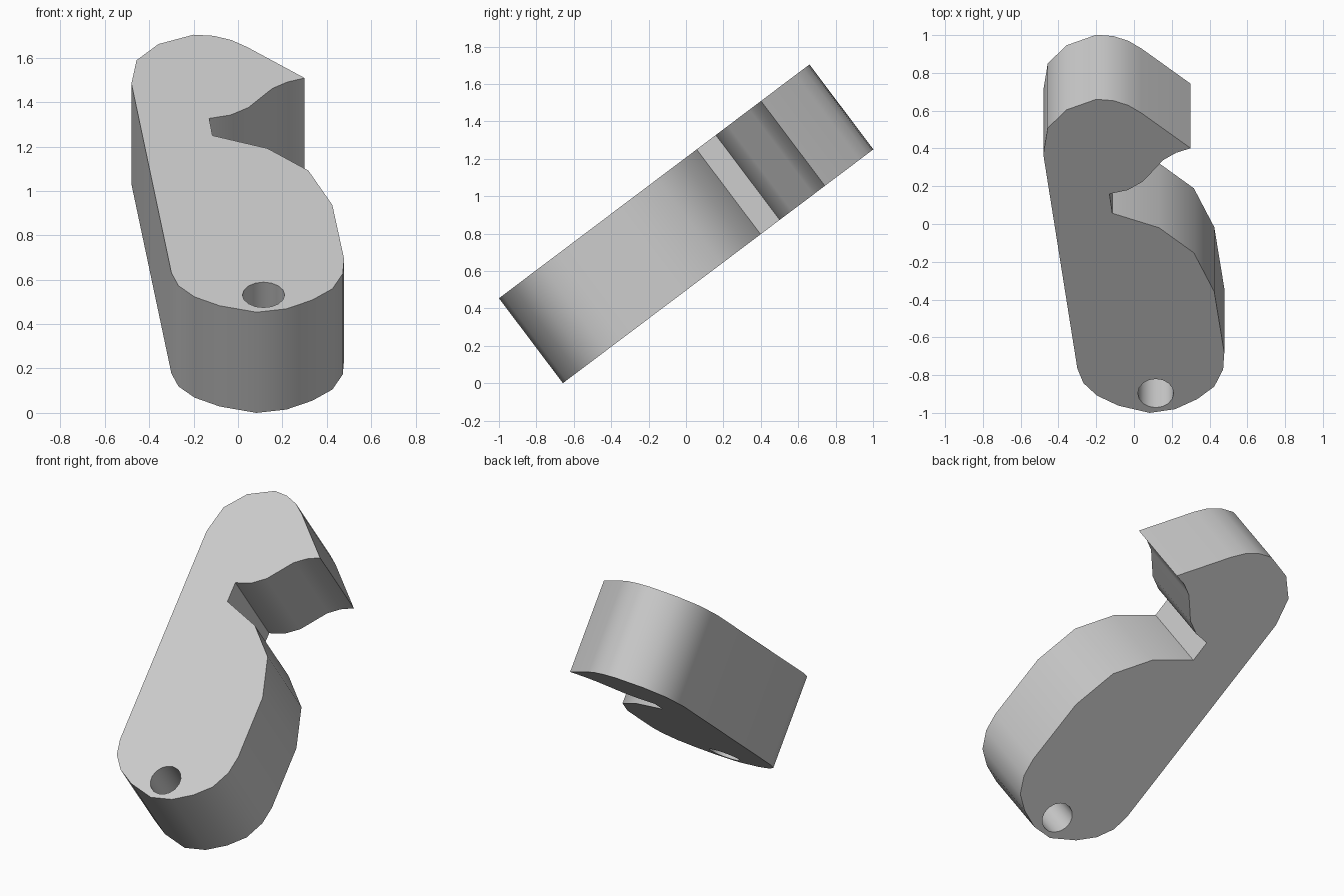
import bpy, math, bmesh

cube = bpy.data.objects.get("Cube")
if cube:
    bpy.data.objects.remove(cube, do_unlink=True)

TILT = math.atan2(1.25, 1.66)
THICK = 0.568

# Outline of the body: x and rise above the lowest tip of the tilted face
OUTLINE = [
    (-.48, 1.03), (-.457, 1.135), (-.358, 1.208), (-.2, 1.25), (-.11, 1.245),
    (-.03, 1.226), (.04, 1.195), (.3, 1.055),                      # rounded head
    (.223, 1.037), (.155, 1.008), (.047, .922), (-.034, .888),
    (-.13, .873), (-.115, .796),                                   # side notch
    (.133, .738), (.317, .638), (.425, .483), (.478, .24),         # bulging side
    (.472, .173), (.425, .105), (.335, .055), (.218, .015), (.083, 0),
    (-.083, .029), (-.196, .069), (-.268, .119), (-.3, .177),      # rounded foot
]
body_loop = [(x, rise / math.sin(TILT)) for x, rise in OUTLINE]

# Round pin hole near the foot
HOLE_SIDES = 16
hole_loop = [(.115 + .095 * math.cos(math.tau * i / HOLE_SIDES),
              .13 + .095 * math.sin(math.tau * i / HOLE_SIDES))
             for i in range(HOLE_SIDES)]

# Filled profile extruded into a slab
curve = bpy.data.curves.new("hook_profile", 'CURVE')
curve.dimensions = '2D'
curve.fill_mode = 'BOTH'
curve.extrude = THICK / 2
for loop in (body_loop, hole_loop):
    spline = curve.splines.new('POLY')
    spline.points.add(len(loop) - 1)
    for point, (x, y) in zip(spline.points, loop):
        point.co = (x, y, 0, 1)
    spline.use_cyclic_u = True

body = bpy.data.objects.new("notched_lever", curve)
bpy.context.collection.objects.link(body)
bpy.ops.object.select_all(action='DESELECT')
body.select_set(True)
bpy.context.view_layer.objects.active = body
bpy.ops.object.convert(target='MESH')
body = bpy.context.object

# Weld caps to walls and make normals consistent
bm = bmesh.new()
bm.from_mesh(body.data)
bmesh.ops.remove_doubles(bm, verts=bm.verts, dist=0.0005)
bmesh.ops.recalc_face_normals(bm, faces=bm.faces)
bm.to_mesh(body.data)
bm.free()

# Tilt the slab so that its lowest edge rests on the ground
body.rotation_euler.x = TILT
body.location = (0, -1 + THICK / 2 * math.sin(TILT), THICK / 2 * math.cos(TILT))
bpy.ops.object.shade_smooth_by_angle(angle=math.radians(32))

# Plain grey material
grey = bpy.data.materials.new("light_grey")
grey.use_nodes = True
colour = (.6, .6, .6, 1)
grey.diffuse_color = colour
grey.node_tree.nodes["Principled BSDF"].inputs["Base Color"].default_value = colour
body.data.materials.clear()
body.data.materials.append(grey)
